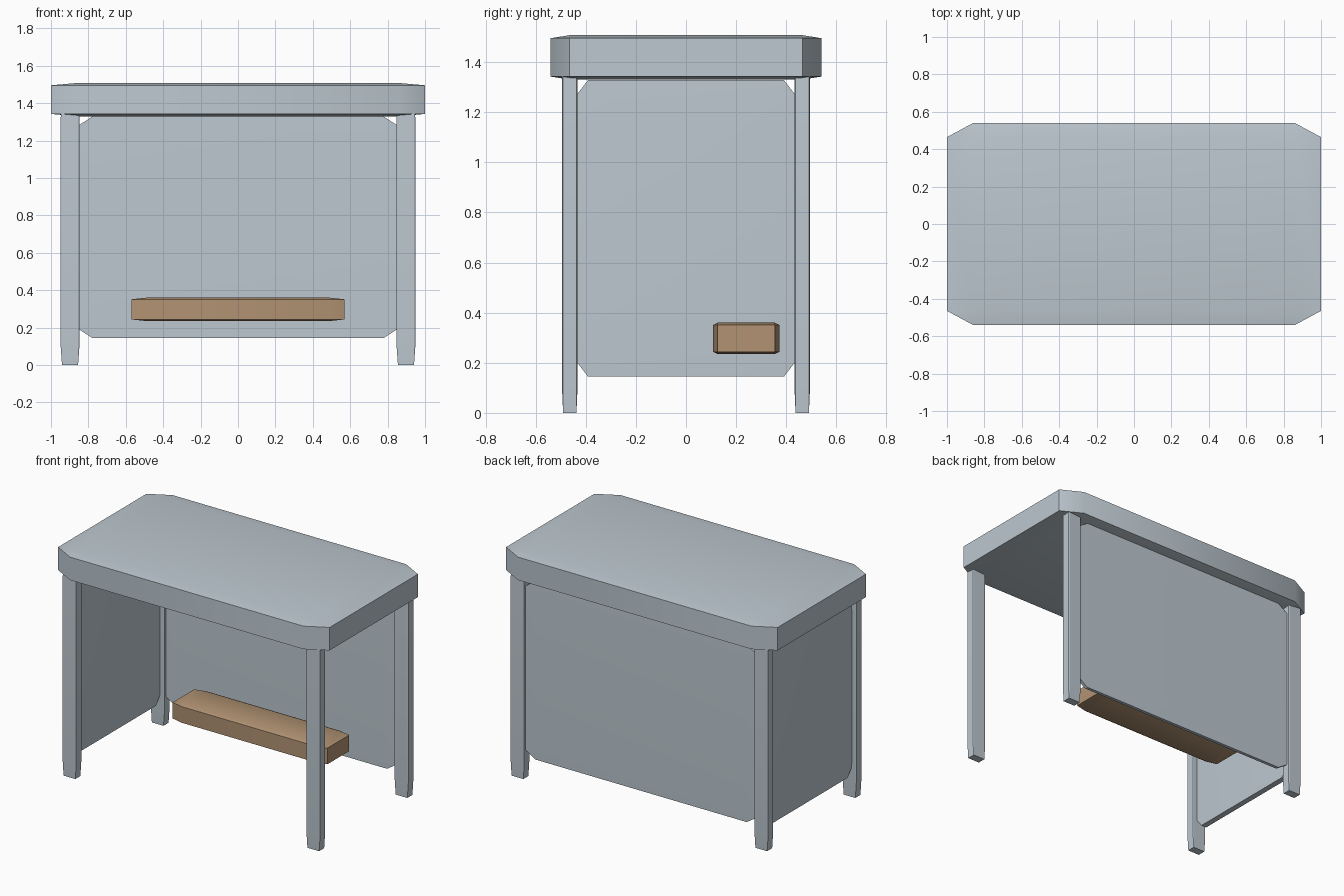
import bpy, bmesh, math
from mathutils import Vector

if "Cube" in bpy.data.objects:
    bpy.data.objects.remove(bpy.data.objects["Cube"], do_unlink=True)


def make_material(name, rgb):
    mat = bpy.data.materials.new(name)
    mat.use_nodes = True
    mat.diffuse_color = (*rgb, 1)
    bsdf = next(n for n in mat.node_tree.nodes if n.type == "BSDF_PRINCIPLED")
    bsdf.inputs["Base Color"].default_value = (*rgb, 1)
    return mat


grey = make_material("pale_blue_grey", (0.51, 0.58, 0.63))
wood = make_material("light_wood", (0.44, 0.29, 0.17))


def chamfered_box(name, low, high, mat):
    """Unit cube bevelled first, then stretched, so chamfers follow its proportions."""
    low, high = Vector(low), Vector(high)
    bm = bmesh.new()
    bmesh.ops.create_cube(bm, size=1)
    bmesh.ops.bevel(bm, geom=bm.edges[:], offset=0.07, segments=1,
                    profile=0.5, affect="EDGES")
    bmesh.ops.scale(bm, vec=high - low, verts=bm.verts)
    bmesh.ops.recalc_face_normals(bm, faces=bm.faces)
    mesh = bpy.data.meshes.new(name)
    bm.to_mesh(mesh)
    bm.free()
    mesh.materials.append(mat)
    obj = bpy.data.objects.new(name, mesh)
    obj.location = (low + high) / 2
    bpy.context.collection.objects.link(obj)
    bpy.ops.object.select_all(action="DESELECT")
    obj.select_set(True)
    bpy.context.view_layer.objects.active = obj
    bpy.ops.object.shade_smooth_by_angle(angle=math.radians(30))
    return obj


# Table top
chamfered_box("table_top", (-1, -0.54, 1.33), (1, 0.54, 1.508), grey)

# Four legs, reaching up into the top
for side, sx in (("left", 1), ("right", -1)):
    for end, sy in (("front", -1), ("back", 1)):
        cx, cy = sx * 0.898, sy * 0.464
        chamfered_box(f"{end}_{side}_leg", (cx - 0.05, cy - 0.031, 0),
                      (cx + 0.05, cy + 0.031, 1.42), grey)

# Panels closing the back and the right side, let into the legs
chamfered_box("back_panel", (-0.907, 0.452, 0.145), (0.907, 0.477, 1.328), grey)
chamfered_box("right_side_panel", (-0.92, -0.455, 0.145), (-0.875, 0.455, 1.328), grey)

# Wooden foot rest
chamfered_box("foot_rest", (-0.57, 0.108, 0.235), (0.57, 0.373, 0.36), wood)
